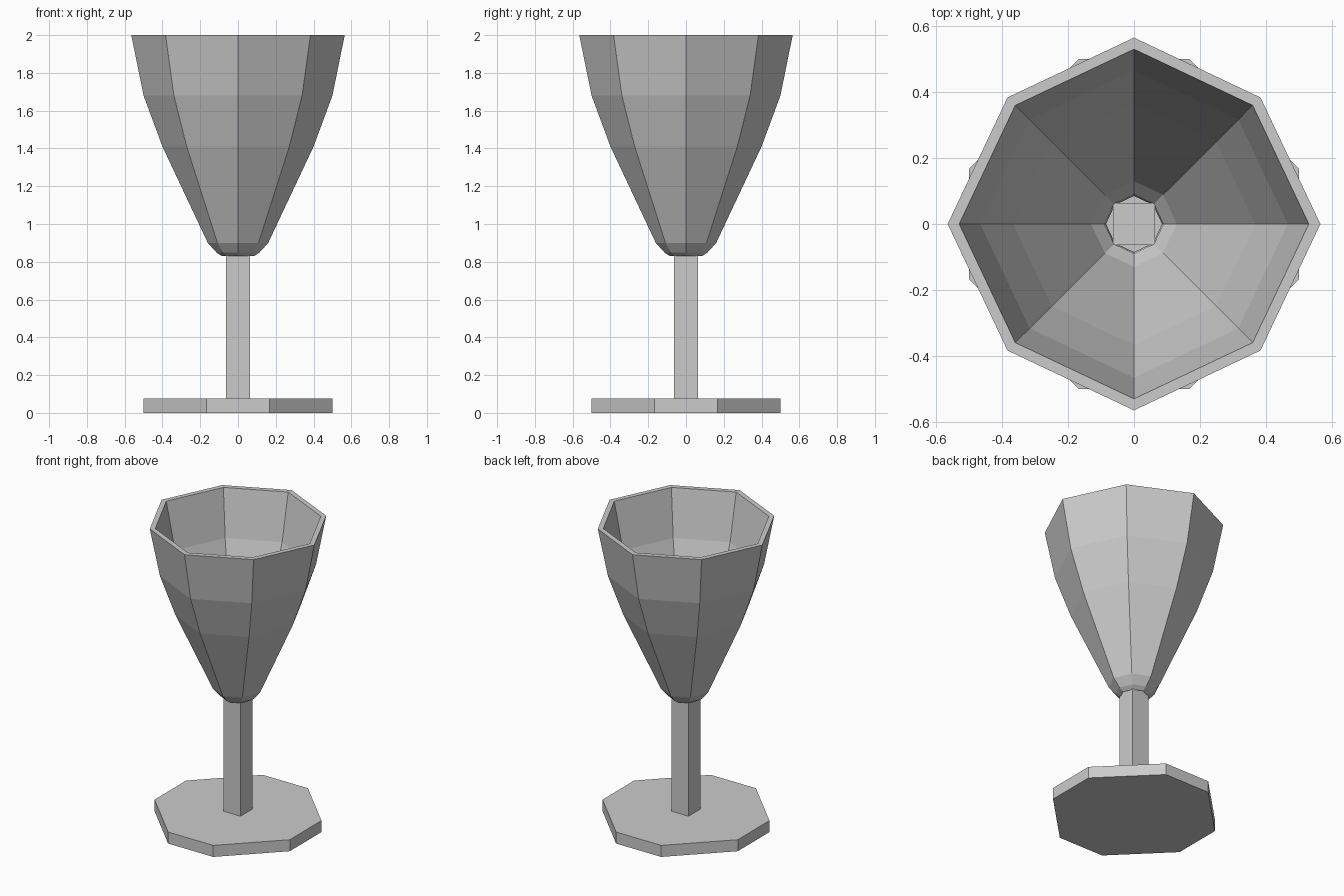
import bpy, bmesh, math

if "Cube" in bpy.data.objects:
    bpy.data.objects.remove(bpy.data.objects["Cube"])


def make_object(name, bm):
    bmesh.ops.recalc_face_normals(bm, faces=bm.faces)
    mesh = bpy.data.meshes.new(name)
    bm.to_mesh(mesh)
    bm.free()
    obj = bpy.data.objects.new(name, mesh)
    bpy.context.collection.objects.link(obj)
    return obj


def prism(name, outline, z0, z1):
    bm = bmesh.new()
    face = bm.faces.new([bm.verts.new((x, y, z0)) for x, y in outline])
    top = bmesh.ops.extrude_face_region(bm, geom=[face], use_keep_orig=True)
    verts = [g for g in top["geom"] if isinstance(g, bmesh.types.BMVert)]
    bmesh.ops.translate(bm, verts=verts, vec=(0, 0, z1 - z0))
    return make_object(name, bm)


def lathe(name, profile, sides, diagonal):
    # closed profile loop; every second side corner is pulled in slightly
    bm = bmesh.new()
    rings = []
    for r, z in profile:
        ring = []
        for i in range(sides):
            a = 2 * math.pi * i / sides
            s = r * (diagonal if i % 2 else 1)
            ring.append(bm.verts.new((s * math.cos(a), s * math.sin(a), z)))
        rings.append(ring)
    for k, lower in enumerate(rings):
        upper = rings[(k + 1) % len(rings)]
        for i in range(sides):
            j = (i + 1) % sides
            bm.faces.new((lower[i], lower[j], upper[j], upper[i]))
    return make_object(name, bm)


# Foot: square plate with clipped corners
h, c = 0.5, 0.167
prism("foot", [(h, -c), (h, c), (c, h), (-c, h),
               (-h, c), (-h, -c), (-c, -h), (c, -h)], 0, 0.077)

# Stem: square post plugging the bowl bottom
s = 0.063
prism("stem", [(-s, -s), (s, -s), (s, s), (-s, s)], 0.07, 0.87)

# Bowl: eight-sided thick-walled cup
lathe("bowl", [(0.085, 0.83), (0.115, 0.85), (0.16, 0.90), (0.40, 1.41),
               (0.50, 1.68), (0.565, 2.0), (0.53, 2.0), (0.466, 1.69),
               (0.367, 1.425), (0.13, 0.92), (0.09, 0.87)], 8, 0.96)
